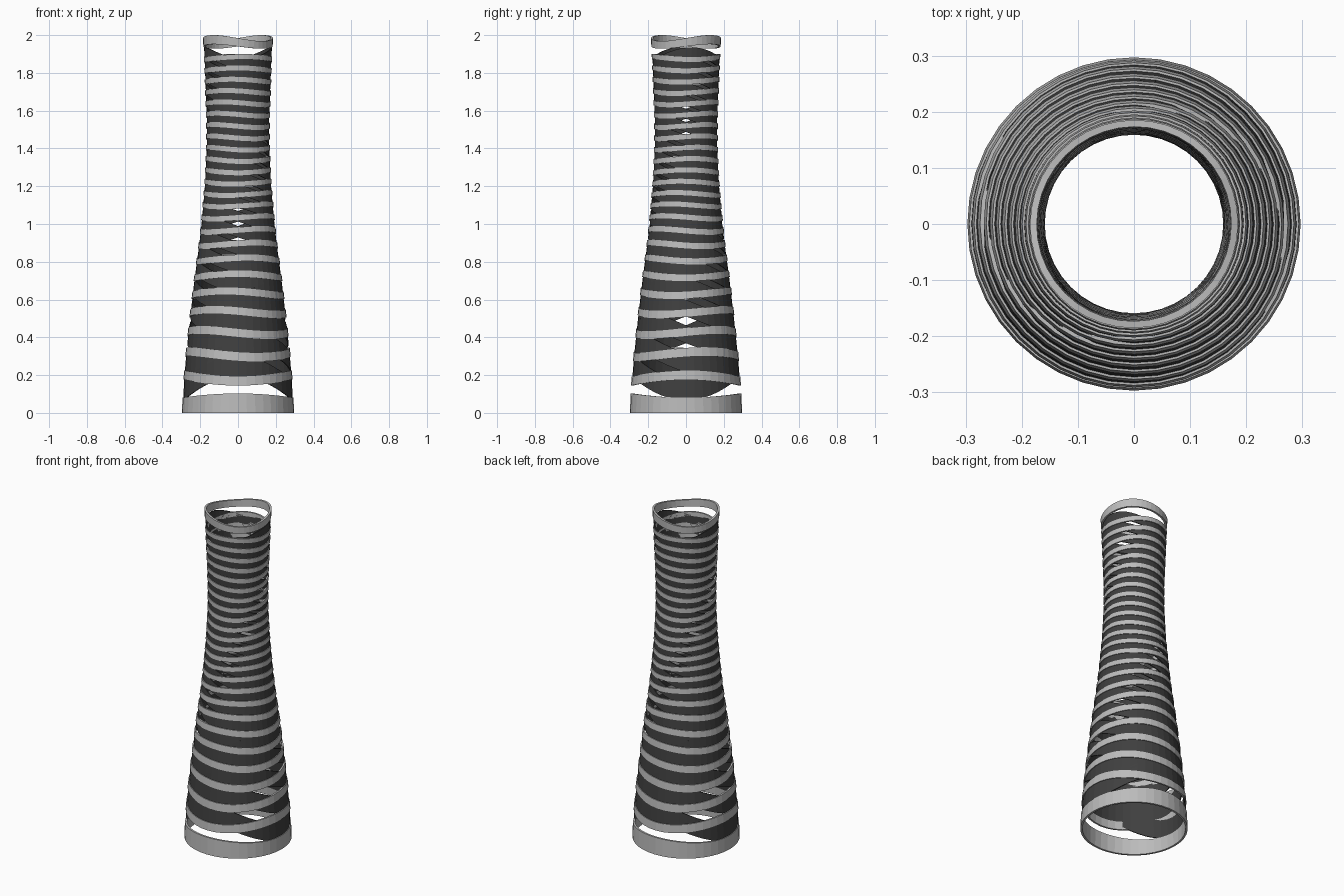
import bpy, bmesh, math

if "Cube" in bpy.data.objects:
    bpy.data.objects.remove(bpy.data.objects["Cube"])

SEG = 40
PROFILE = [(0, .297), (.15, .291), (.3, .279), (.5, .258), (.7, .235), (.9, .208),
           (1.0, .197), (1.2, .179), (1.4, .169), (1.55, .169), (1.75, .176), (2.0, .186)]


def material(name, value):
    m = bpy.data.materials.new(name)
    m.diffuse_color = (value, value, value, 1)
    m.use_nodes = True
    m.node_tree.nodes["Principled BSDF"].inputs["Base Color"].default_value = m.diffuse_color
    return m


LIGHT = material("light_grey", 0.5)
DARK = material("dark_grey", 0.05)


def radius(z):
    """Tower outline, interpolated between profile points."""
    z = max(0, min(2, z))
    for (z0, r0), (z1, r1) in zip(PROFILE, PROFILE[1:]):
        if z <= z1:
            return r0 + (r1 - r0) * (z - z0) / (z1 - z0)


def ribbon(name, low, high, inset, thick, mat):
    """Closed ribbon round the tower; low and high give edge heights by angle."""
    bm = bmesh.new()
    rings = []
    for i in range(SEG):
        a = 2 * math.pi * i / SEG
        z0, z1 = low(a), high(a)
        r0, r1 = radius(z0) - inset, radius(z1) - inset
        section = [(r0, z0), (r1, z1), (r1 - thick, z1), (r0 - thick, z0)]
        rings.append([bm.verts.new((r * math.cos(a), r * math.sin(a), z)) for r, z in section])
    for i in range(SEG):
        p, q = rings[i], rings[(i + 1) % SEG]
        for k in range(4):
            n = (k + 1) % 4
            bm.faces.new((p[k], q[k], q[n], p[n]))
    bmesh.ops.recalc_face_normals(bm, faces=bm.faces)
    me = bpy.data.meshes.new(name)
    bm.to_mesh(me)
    bm.free()
    me.materials.append(mat)
    ob = bpy.data.objects.new(name, me)
    bpy.context.collection.objects.link(ob)


def wave(a, phase):
    """Saddle wave: +1 towards the front and back, turned by phase."""
    return math.cos(2 * (a + math.pi / 2 - phase))


# Base ring with a wavy top edge
ribbon("base_ring", lambda a: 0, lambda a: .092 + .011 * wave(a, 0), 0, .012, LIGHT)

# Alternating light bands and dark weaving bands, twisting with height
z, index = .185, 0
while z < 1.935:
    step = max(.06, .125 - .072 * (z - .185))
    phase = math.radians(165) * (z - .185)
    half = .17 * step + .003
    amp = .13 * step

    def mid(a, z=z, amp=amp, phase=phase):
        return z - amp * wave(a, phase)

    def weave(a, z=z, step=step, phase=phase):
        return z + .5 * step * wave(a, phase)

    ribbon(f"light_band_{index}", lambda a: mid(a) - half, lambda a: mid(a) + half, 0, .01, LIGHT)
    ribbon(f"dark_band_{index}", lambda a: weave(a) - .44 * step,
           lambda a: weave(a) + .44 * step, .004, .006, DARK)
    z += step
    index += 1

# Top rim, high at back right and front left
ribbon("top_rim", lambda a: 1.94 + .012 * wave(a, math.radians(135)),
       lambda a: 1.984 + .016 * wave(a, math.radians(135)), 0, .012, LIGHT)
